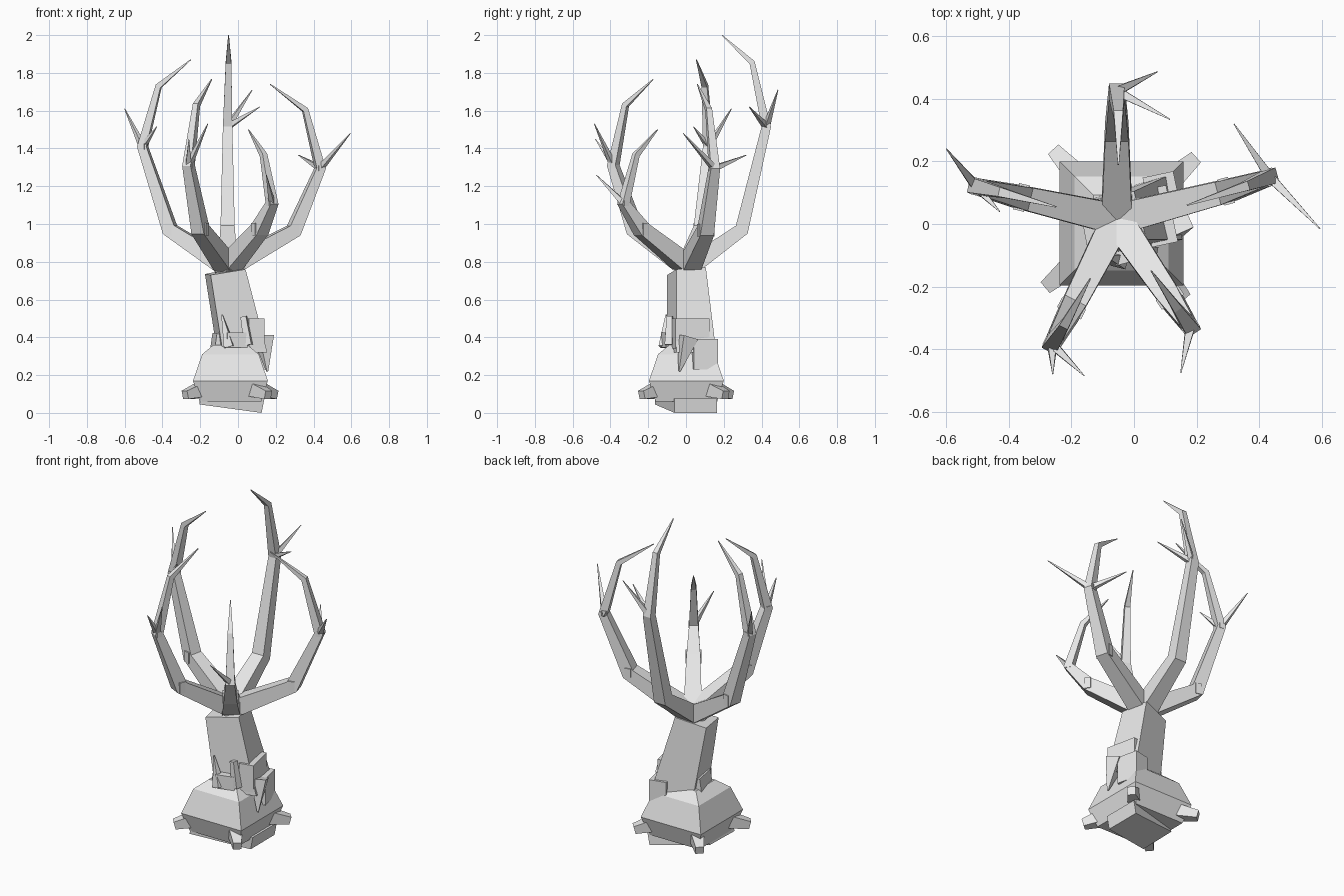
import bpy, bmesh, math
from mathutils import Vector, Matrix

if "Cube" in bpy.data.objects:
    bpy.data.objects.remove(bpy.data.objects["Cube"])

grey = bpy.data.materials.new("pale grey")
grey.diffuse_color = (0.8, 0.8, 0.8, 1)
grey.use_nodes = True
grey.node_tree.nodes["Principled BSDF"].inputs["Base Color"].default_value = grey.diffuse_color


def finish(name, bm):
    bmesh.ops.recalc_face_normals(bm, faces=bm.faces)
    me = bpy.data.meshes.new(name)
    bm.to_mesh(me)
    bm.free()
    me.materials.append(grey)
    ob = bpy.data.objects.new(name, me)
    bpy.context.collection.objects.link(ob)
    return ob


def loft(name, rings):
    """Skin a stack of four-cornered rings and cap both ends."""
    bm = bmesh.new()
    rs = [[bm.verts.new(p) for p in r] for r in rings]
    for a, b in zip(rs, rs[1:]):
        for i in range(4):
            j = (i + 1) % 4
            bm.faces.new((a[i], a[j], b[j], b[i]))
    bm.faces.new(rs[0])
    bm.faces.new(rs[-1])
    return finish(name, bm)


def limb(name, pts, widths, side=None):
    """Square-section tapering limb with mitred bends."""
    pts = [Vector(p) for p in pts]
    if side is None:
        d = pts[-1] - pts[0]
        side = Vector((-d.y, d.x, 0)).normalized()
    rings = []
    for i, (p, w) in enumerate(zip(pts, widths)):
        t = Vector((0, 0, 0))
        if i:
            t += (p - pts[i - 1]).normalized()
        if i < len(pts) - 1:
            t += (pts[i + 1] - p).normalized()
        n = t.normalized().cross(side).normalized()
        h = w / 2
        rings.append([p + side * h * a + n * h * b
                      for a, b in ((-1, -1), (1, -1), (1, 1), (-1, 1))])
    return loft(name, rings)


def block(name, loc, size, rot=(0, 0, 0)):
    bm = bmesh.new()
    bmesh.ops.create_cube(bm, size=1)
    bmesh.ops.scale(bm, vec=size, verts=bm.verts)
    ob = finish(name, bm)
    ob.location = loc
    ob.rotation_euler = [math.radians(a) for a in rot]
    return ob


def square(cx, cy, z, h):
    return [(cx + a * h, cy + b * h, z)
            for a, b in ((-1, -1), (1, -1), (1, 1), (-1, 1))]


# Faceted base bulb
loft("base_bulb", [square(-0.04, 0.002, z, h) for z, h in
                   ((0.06, 0.163), (0.17, 0.198), (0.31, 0.15), (0.36, 0.09))])

# Skewed foot slab under the bulb
loft("foot_slab", [
    [(-0.205, -0.165, 0.045), (0.125, -0.06, 0), (0.125, 0.165, 0), (-0.205, 0.07, 0.05)],
    [(-0.19, -0.165, 0.10), (0.14, -0.06, 0.075), (0.14, 0.165, 0.075), (-0.19, 0.07, 0.11)]])

# Stubby root claws at the corners
for i, (x, y) in enumerate(((-0.255, 0.235), (0.195, 0.21), (-0.28, -0.2), (0.16, -0.235))):
    tip = Vector((x, y, 0.095))
    start = Vector((-0.04, 0, 0.175)).lerp(tip, 0.5)
    limb(f"root_claw_{i}", [start, tip], [0.085, 0.045])

# Leaning wrist
loft("wrist", [
    [(-0.08, -0.10, 0.32), (0.155, -0.05, 0.32), (0.12, 0.16, 0.32), (-0.11, 0.09, 0.32)],
    [(-0.145, -0.10, 0.73), (0.04, -0.05, 0.76), (0.00, 0.105, 0.77), (-0.175, 0.06, 0.735)]])

# Splintered slabs around the wrist
block("side_slab", (0.08, 0.025, 0.42), (0.085, 0.185, 0.16), (0, 0, 12))
block("back_slab", (0.09, 0.095, 0.31), (0.10, 0.13, 0.16), (0, 0, 12))
block("front_slab", (-0.01, -0.095, 0.385), (0.11, 0.05, 0.08), (0, 0, 15))
block("left_slab", (-0.10, 0.0, 0.375), (0.06, 0.14, 0.09), (0, 8, 10))
limb("front_splinter", [(-0.045, -0.115, 0.35), (-0.085, -0.105, 0.52)], [0.05, 0.006])
limb("right_splinter", [(0.135, 0.01, 0.40), (0.155, -0.035, 0.22)], [0.085, 0.008])
limb("corner_splinter", [(0.055, -0.09, 0.36), (0.03, -0.085, 0.51)], [0.04, 0.03])

# Branching fingers: three joints and a tip, then the twig tips
hub = (-0.055, 0.015, 0.77)
fingers = {
    "back": ([(-0.055, 0.295, 0.97), (-0.055, 0.425, 1.515), (-0.05, 0.35, 1.855), (-0.05, 0.19, 2.0)],
             [(0.075, 0.487, 1.71), (0.115, 0.335, 1.62)]),
    "right": ([(0.295, 0.105, 0.965), (0.435, 0.15, 1.295), (0.355, 0.12, 1.605), (0.17, 0.06, 1.74)],
              [(0.32, 0.32, 1.365), (0.595, -0.015, 1.48)]),
    "left": ([(-0.36, 0.085, 0.97), (-0.505, 0.12, 1.41), (-0.42, 0.10, 1.73), (-0.25, 0.055, 1.87)],
             [(-0.60, 0.24, 1.61), (-0.43, 0.04, 1.515)]),
    "front_left": ([(-0.20, -0.27, 0.97), (-0.262, -0.385, 1.31), (-0.22, -0.32, 1.63), (-0.14, -0.175, 1.765)],
                   [(-0.16, -0.485, 1.53), (-0.26, -0.48, 1.45)]),
    "front_right": ([(0.115, -0.235, 0.97), (0.18, -0.33, 1.11), (0.135, -0.265, 1.365), (0.055, -0.15, 1.50)],
                    [(0.15, -0.475, 1.26)]),
}
for name, (joints, twigs) in fingers.items():
    d = Vector(joints[1]) - Vector(hub)
    side = Vector((-d.y, d.x, 0)).normalized()
    limb(f"{name}_finger", [hub] + joints, [0.10, 0.075, 0.05, 0.03, 0.004], side)
    for i, tip in enumerate(twigs):
        limb(f"{name}_twig_{i}", [joints[1], tip], [0.03, 0.003])
    # Small knuckle collars on the outer bends
    if name != "back":
        yaw = math.degrees(math.atan2(d.y, d.x))
        block(f"{name}_knuckle", Vector(joints[0]) + Vector((0, 0, 0.002)),
              (0.035, 0.086, 0.065), (0, 0, yaw))
        block(f"{name}_upper_knuckle", joints[1], (0.03, 0.056, 0.03), (0, 0, yaw))
